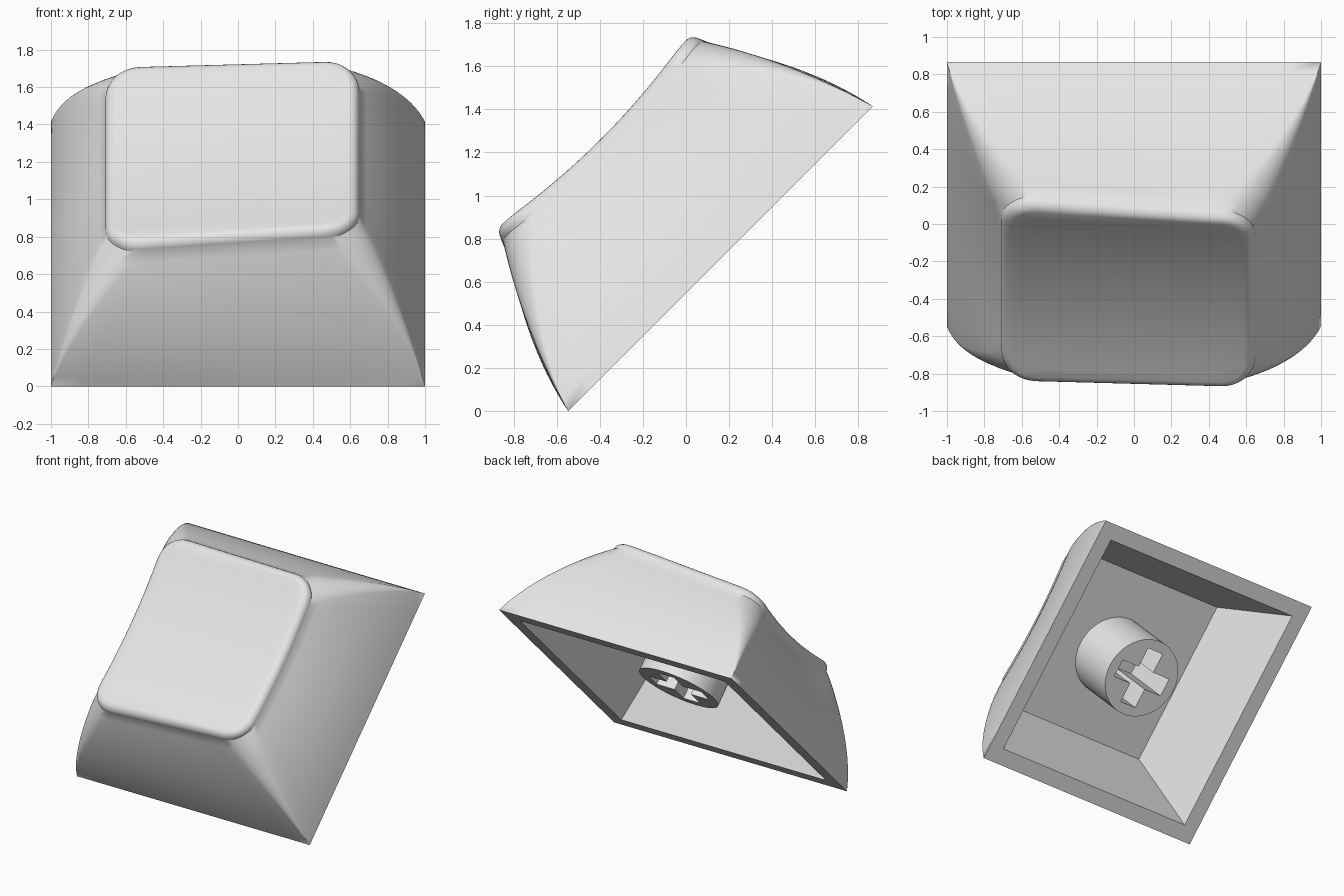
import bpy, bmesh, math
from mathutils import Matrix

if "Cube" in bpy.data.objects:
    bpy.data.objects.remove(bpy.data.objects["Cube"])

grey = bpy.data.materials.new("light grey")
grey.diffuse_color = (0.8, 0.8, 0.8, 1)
grey.use_nodes = True
grey.node_tree.nodes["Principled BSDF"].inputs["Base Color"].default_value = grey.diffuse_color

# The cap is modelled flat, then tipped 45 degrees
TILT = Matrix.Translation((0, 0.16, 0.707)) @ Matrix.Rotation(math.radians(45), 4, 'X')
SIDE, CORNER, FILLET = 12, 8, 0.06


def outline(left, right, half, r):
    """Rounded rectangle, always the same number of points."""
    pts = []
    cs = [(right - r, half - r), (-left + r, half - r),
          (-left + r, -half + r), (right - r, -half + r)]
    for q in range(4):
        cx, cy = cs[q]
        for i in range(CORNER + 1):
            a = math.pi / 2 * (q + i / CORNER)
            pts.append((cx + r * math.cos(a), cy + r * math.sin(a)))
        x0, y0 = pts[-1]
        nx, ny = cs[(q + 1) % 4]
        a = math.pi / 2 * (q + 1)
        x1, y1 = nx + r * math.cos(a), ny + r * math.sin(a)
        for i in range(1, SIDE):
            f = i / SIDE
            pts.append((x0 + (x1 - x0) * f, y0 + (y1 - y0) * f))
    return pts


def top_height(x, y):
    """Sloping top with a cylindrical dish."""
    return 0.80 + 0.068 * x - 0.055 * max(0, 1 - (y / 0.62) ** 2)


def taper(pts, t):
    return [(x, y * (1 - 0.045 * x * t)) for x, y in pts]


# Cap shell: cavity, rim, bulging walls, rounded edge and dished top
rings = [[(x, y, 0.585) for x, y in outline(0.64, 0.64, 0.64, 0)],
         [(x, y, 0) for x, y in outline(0.88, 0.88, 0.88, 0)]]
STEPS = 14
for k in range(STEPS + 1):
    t = k / STEPS
    b = 0.15 * t * (1 - t)
    pts = taper(outline(1 - 0.29 * t + b, 1 - 0.35 * t + b, 1 - 0.33 * t + b,
                        0.19 * t ** 1.5), t)
    rings.append([(x, y, t * (top_height(x, y) - FILLET)) for x, y in pts])
for k in range(1, 7):
    a = math.pi / 2 * k / 6
    d = FILLET * (1 - math.cos(a))
    pts = taper(outline(0.71 - d, 0.65 - d, 0.67 - d, 0.19 - d), 1)
    rings.append([(x, y, top_height(x, y) - FILLET * (1 - math.sin(a))) for x, y in pts])
edge = rings[-1]
for k in range(1, 10):
    s = 1 - k / 10
    pts = [(-0.03 + (x + 0.03) * s, y * s) for x, y, z in edge]
    rings.append([(x, y, top_height(x, y)) for x, y in pts])

bm = bmesh.new()
loops = [[bm.verts.new(p) for p in ring] for ring in rings]
n = len(loops[0])
for a, b in zip(loops, loops[1:]):
    for i in range(n):
        j = (i + 1) % n
        bm.faces.new((a[i], a[j], b[j], b[i]))
bm.faces.new(loops[-1])
bm.faces.new(loops[0][::-1])
bmesh.ops.remove_doubles(bm, verts=bm.verts, dist=1e-5)
bmesh.ops.recalc_face_normals(bm, faces=bm.faces)
mesh = bpy.data.meshes.new("cap_shell")
bm.to_mesh(mesh)
bm.free()
cap = bpy.data.objects.new("cap_shell", mesh)
bpy.context.collection.objects.link(cap)

# Mounting stem: round post with a cross-shaped socket
curve = bpy.data.curves.new("stem", 'CURVE')
curve.dimensions, curve.fill_mode = '2D', 'BOTH'
L, W = 0.225, 0.07
quarter = [(L, -W), (L, W), (W, W)]
cross = []
for q in range(4):
    c, s = round(math.cos(q * math.pi / 2)), round(math.sin(q * math.pi / 2))
    cross += [(x * c - y * s, x * s + y * c) for x, y in quarter]
circle = [(0.305 * math.cos(i * math.pi / 32), 0.305 * math.sin(i * math.pi / 32))
          for i in range(64)]
for pts in (circle, cross):
    sp = curve.splines.new('POLY')
    sp.points.add(len(pts) - 1)
    for p, (x, y) in zip(sp.points, pts):
        p.co = (x, y, 0, 1)
    sp.use_cyclic_u = True
curve.extrude = 0.245
stem = bpy.data.objects.new("stem", curve)
bpy.context.collection.objects.link(stem)
bpy.context.view_layer.objects.active = stem
stem.select_set(True)
bpy.ops.object.convert(target='MESH')
stem = bpy.context.view_layer.objects.active
bm = bmesh.new()
bm.from_mesh(stem.data)
bmesh.ops.remove_doubles(bm, verts=bm.verts, dist=1e-5)
bmesh.ops.recalc_face_normals(bm, faces=bm.faces)
bm.to_mesh(stem.data)
bm.free()

# Place, colour and shade both parts
for ob, z in ((cap, 0), (stem, 0.345)):
    ob.matrix_world = TILT @ Matrix.Translation((0, 0, z))
    ob.data.materials.clear()
    ob.data.materials.append(grey)
    bpy.ops.object.select_all(action='DESELECT')
    ob.select_set(True)
    bpy.context.view_layer.objects.active = ob
    bpy.ops.object.shade_smooth_by_angle(angle=math.radians(30))
